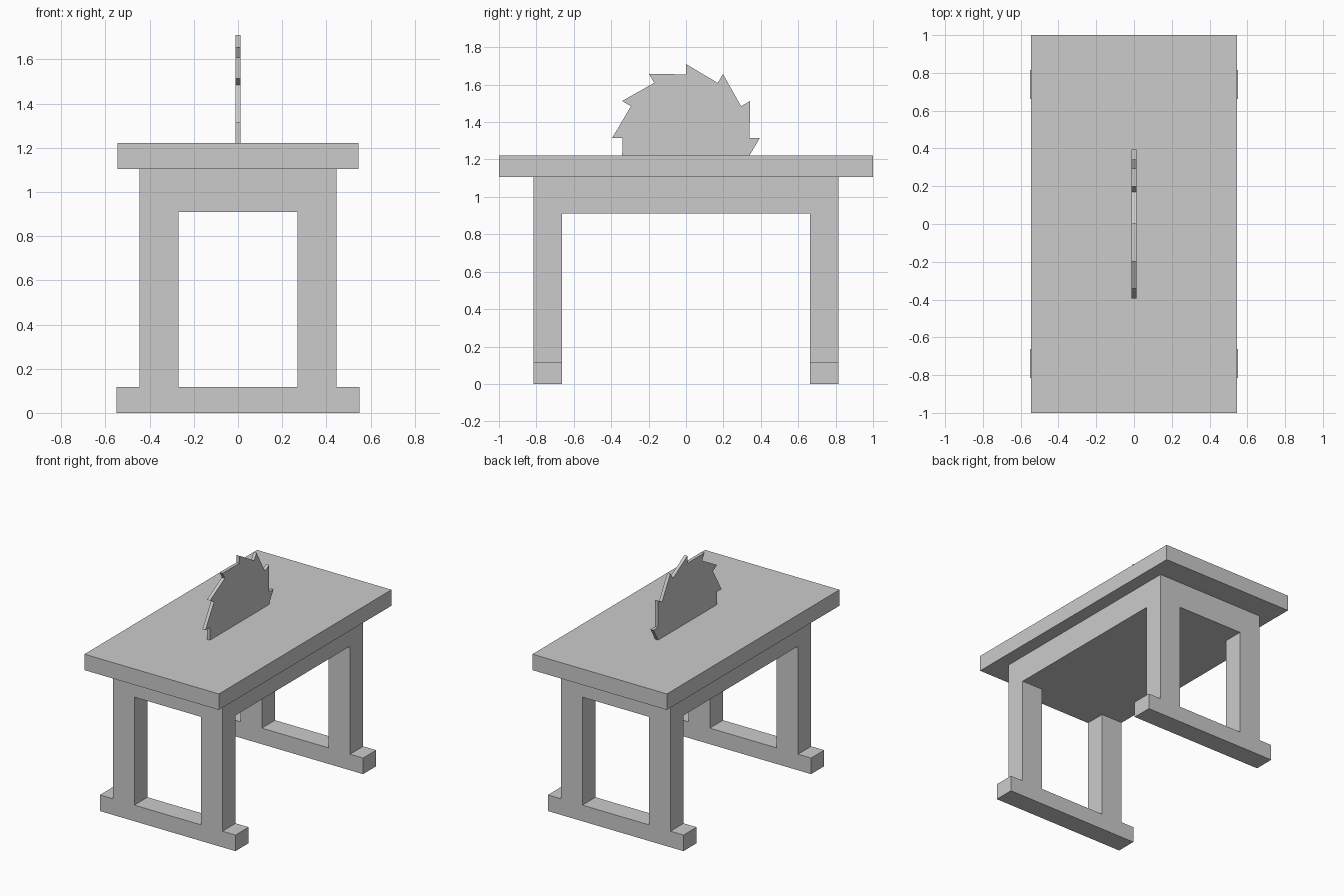
import bpy, bmesh
from math import sin, cos, radians
from mathutils import Vector

if "Cube" in bpy.data.objects:
    bpy.data.objects.remove(bpy.data.objects["Cube"])


def prism(name, profile, axis, lo, hi):
    """Extrude a closed 2D profile (other two axes, in order) from lo to hi along an axis."""
    def point(p, d):
        c = list(p)
        c.insert(axis, d)
        return c
    bm = bmesh.new()
    face = bm.faces.new([bm.verts.new(point(p, lo)) for p in profile])
    ext = bmesh.ops.extrude_face_region(bm, geom=[face], use_keep_orig=True)
    move = Vector((0, 0, 0))
    move[axis] = hi - lo
    bmesh.ops.translate(bm, vec=move,
                        verts=[g for g in ext["geom"] if isinstance(g, bmesh.types.BMVert)])
    bmesh.ops.recalc_face_normals(bm, faces=bm.faces)
    mesh = bpy.data.meshes.new(name)
    bm.to_mesh(mesh)
    bm.free()
    obj = bpy.data.objects.new(name, mesh)
    bpy.context.collection.objects.link(obj)
    return obj


def rect(a, b):
    return [(a[0], a[1]), (b[0], a[1]), (b[0], b[1]), (a[0], b[1])]


# Table top and solid body beneath it
prism("table_top", rect((-0.545, -1), (0.545, 1)), 2, 1.105, 1.222)
prism("table_body", rect((-0.445, -0.815), (0.445, 0.815)), 2, 0.91, 1.105)

# End trestles: two legs rising from a wider foot bar
half = [(0.55, 0), (0.55, 0.118), (0.445, 0.118), (0.445, 0.91), (0.27, 0.91), (0.27, 0.118)]
trestle = half + [(-x, z) for x, z in reversed(half)]
prism("front_trestle", trestle, 1, -0.815, -0.663)
prism("back_trestle", trestle, 1, 0.663, 0.815)

# Saw blade: twelve raked teeth, lower part sunk in the table
blade = []
for i in range(12):
    a = radians(90 - 30 * i)
    for r in (0.34, 0.395):
        blade.append((r * cos(a), 1.315 + r * sin(a)))
prism("saw_blade", blade, 0, -0.012, 0.012)
